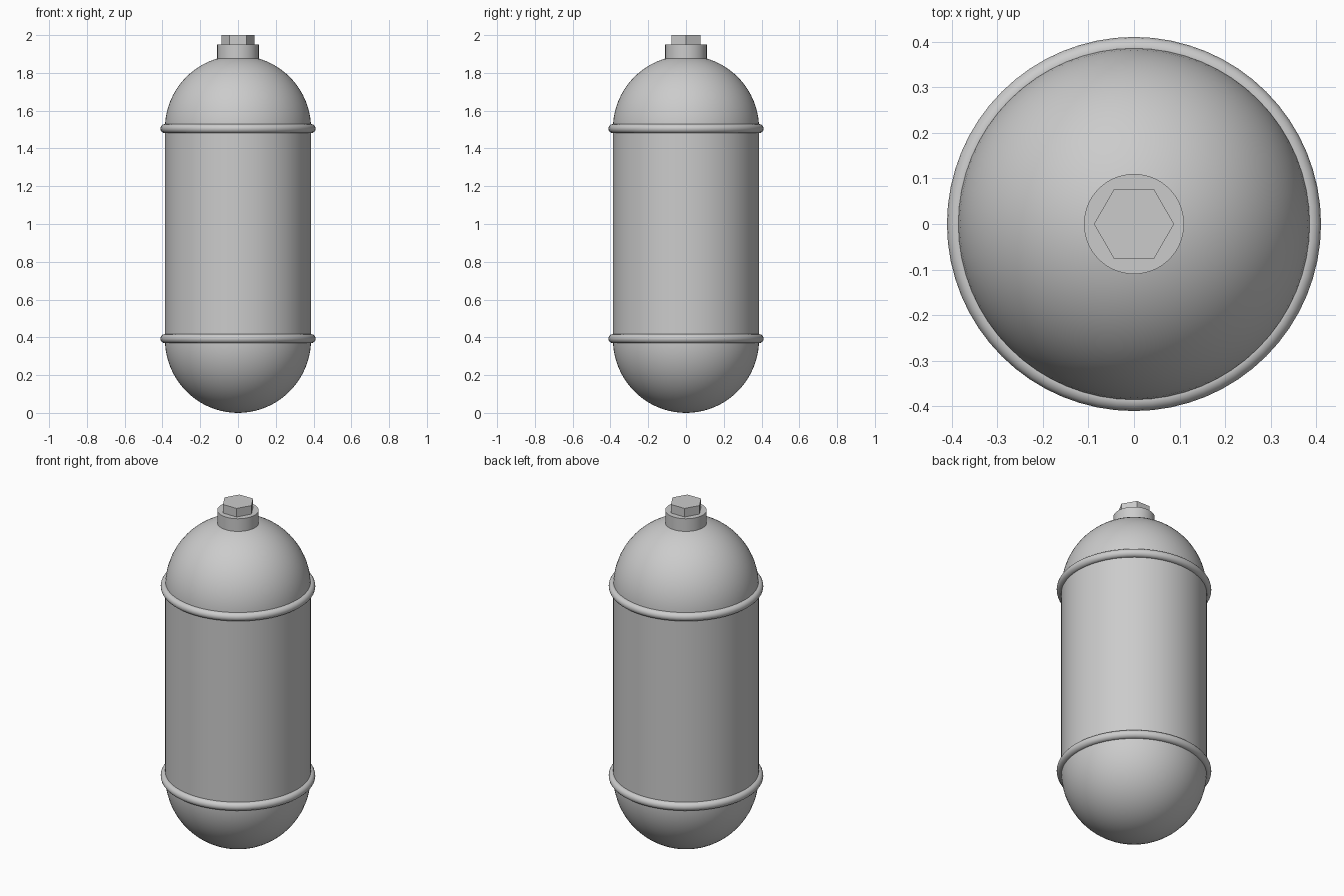
import bpy
import math

if "Cube" in bpy.data.objects:
    bpy.data.objects.remove(bpy.data.objects["Cube"], do_unlink=True)

RADIUS = 0.387
LOW, HIGH = 0.39, 1.505   # heights of the two weld seams
SIDES = 64

steel = bpy.data.materials.new("grey_steel")
steel.use_nodes = True
GREY = (0.6, 0.6, 0.6, 1)
steel.diffuse_color = GREY
steel.node_tree.nodes["Principled BSDF"].inputs["Base Color"].default_value = GREY


def finish(name, smooth=True):
    obj = bpy.context.object
    obj.name = obj.data.name = name
    obj.data.materials.append(steel)
    if smooth:
        bpy.ops.object.shade_smooth_by_angle(angle=math.radians(35))
    return obj


def cylinder(name, radius, bottom, top, sides=SIDES, turn=0, smooth=True, fill="NGON"):
    bpy.ops.mesh.primitive_cylinder_add(
        vertices=sides, radius=radius, depth=top - bottom, end_fill_type=fill,
        location=(0, 0, (bottom + top) / 2), rotation=(0, 0, turn))
    return finish(name, smooth)


def dome(name, seam, direction):
    # Hemisphere lathed from a quarter-circle profile
    steps = 20
    profile = [(RADIUS * math.cos(a), direction * abs(seam_height(a, direction)))
               for a in (math.pi / 2 * i / steps for i in range(steps))]
    verts = [(r * math.cos(t), r * math.sin(t), z) for r, z in profile
             for t in (math.tau * k / SIDES for k in range(SIDES))]
    verts.append((0, 0, seam_height(math.pi / 2, direction) * direction))
    pole = len(verts) - 1
    faces = []
    for i in range(steps):
        for k in range(SIDES):
            a, b = i * SIDES + k, i * SIDES + (k + 1) % SIDES
            face = (a, b, pole) if i == steps - 1 else (a, b, b + SIDES, a + SIDES)
            faces.append(face if direction > 0 else face[::-1])
    mesh = bpy.data.meshes.new(name)
    mesh.from_pydata(verts, [], faces)
    obj = bpy.data.objects.new(name, mesh)
    obj.location.z = seam
    bpy.context.collection.objects.link(obj)
    bpy.ops.object.select_all(action="DESELECT")
    obj.select_set(True)
    bpy.context.view_layer.objects.active = obj
    finish(name)


def seam_height(angle, direction):
    # The lower dome reaches exactly to the ground
    return (RADIUS if direction > 0 else LOW) * math.sin(angle)


# Tank shell
cylinder("tank_body", RADIUS, LOW, HIGH, fill="NOTHING")
dome("bottom_dome", LOW, -1)
dome("top_dome", HIGH, 1)

# Rounded bands over the seams
for name, height in (("lower_band", LOW + 0.003), ("upper_band", HIGH)):
    bpy.ops.mesh.primitive_torus_add(
        major_radius=RADIUS, minor_radius=0.024, major_segments=SIDES,
        minor_segments=16, location=(0, 0, height))
    finish(name)

# Neck and hexagonal cap, corners on the x axis
cylinder("neck", 0.11, 1.84, 1.95)
cylinder("hex_cap", 0.088, 1.94, 2.0, sides=6, turn=math.pi / 6, smooth=False)
